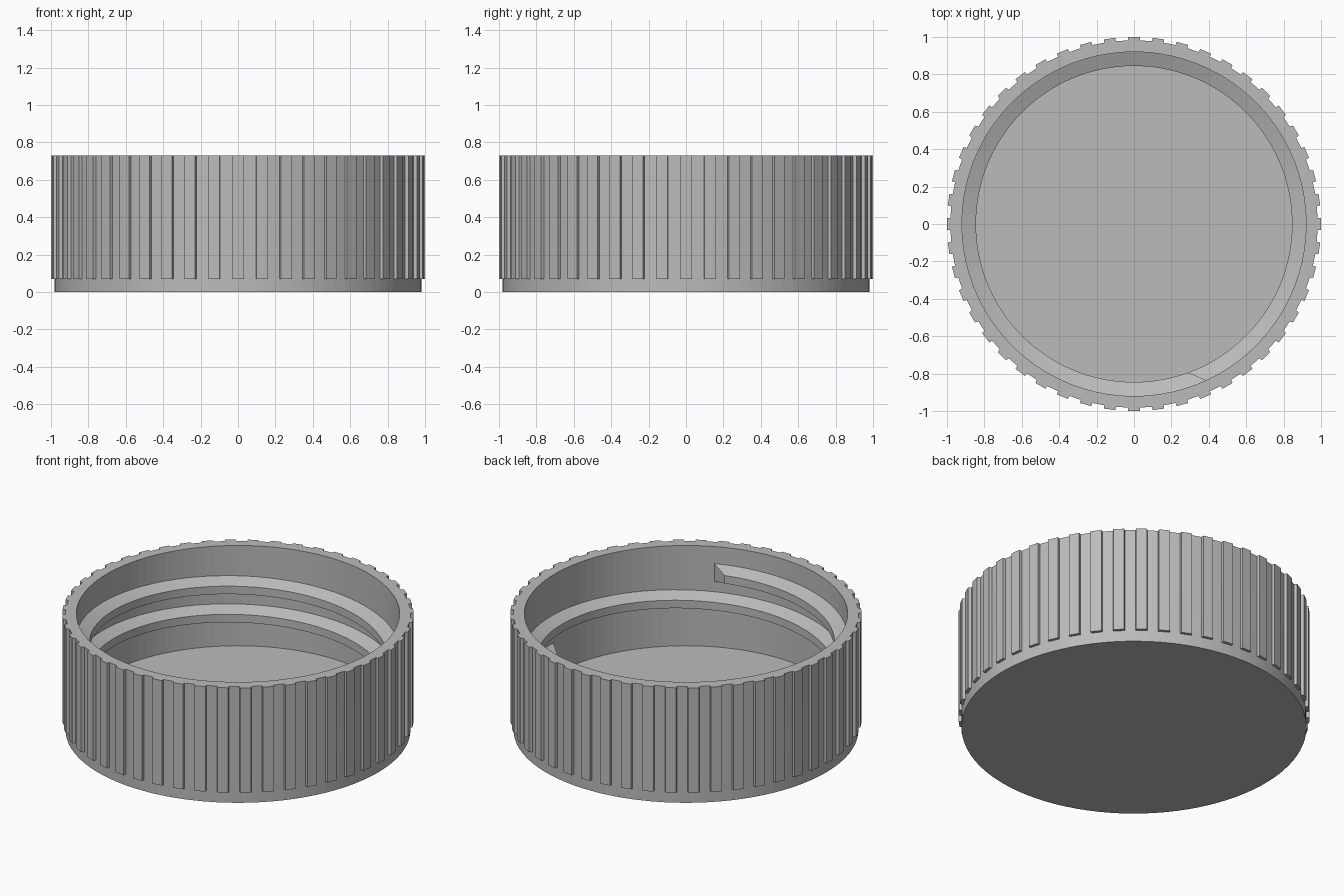
import bpy, bmesh
from math import sin, cos, pi, radians

cube = bpy.data.objects.get("Cube")
if cube:
    bpy.data.objects.remove(cube, do_unlink=True)

RIBS = 48
HEIGHT, LIP, FLOOR = 0.73, 0.07, 0.10
BODY_R, RIB_R, BORE_R, THREAD_R = 0.982, 1.0, 0.92, 0.845
PITCH = 0.177

grey = bpy.data.materials.new("plain grey plastic")
grey.use_nodes = True
colour = (0.5, 0.5, 0.5, 1)
grey.diffuse_color = colour
grey.node_tree.nodes["Principled BSDF"].inputs["Base Color"].default_value = colour


def skin(bm, rings, closed):
    """Join consecutive rings of vertices with quads."""
    for a, b in zip(rings, rings[1:]):
        n = len(a)
        for i in range(n if closed else n - 1):
            j = (i + 1) % n
            bm.faces.new((a[i], a[j], b[j], b[i]))


def finish(bm, name):
    bmesh.ops.remove_doubles(bm, verts=bm.verts, dist=1e-5)
    bmesh.ops.recalc_face_normals(bm, faces=bm.faces)
    mesh = bpy.data.meshes.new(name)
    bm.to_mesh(mesh)
    bm.free()
    mesh.materials.append(grey)
    obj = bpy.data.objects.new(name, mesh)
    bpy.context.collection.objects.link(obj)
    bpy.ops.object.select_all(action="DESELECT")
    obj.select_set(True)
    bpy.context.view_layer.objects.active = obj
    bpy.ops.object.shade_smooth_by_angle(angle=radians(30))
    return obj


# Cap shell: each rib gives four angles, the middle two lying on its raised face
rib_steps = ((-0.034, False), (-0.031, True), (0.031, True), (0.034, False))
outline = [(2 * pi * k / RIBS + d, up) for k in range(RIBS) for d, up in rib_steps]

bm = bmesh.new()


def ring(radius, z, rib_radius=None):
    verts = []
    for angle, raised in outline:
        r = rib_radius if raised and rib_radius else radius
        verts.append(bm.verts.new((r * cos(angle), r * sin(angle), z)))
    return verts


shell = [ring(BODY_R, 0), ring(BODY_R, LIP), ring(BODY_R, LIP, RIB_R),
         ring(BODY_R, HEIGHT, RIB_R), ring(BORE_R, HEIGHT), ring(BORE_R, FLOOR)]
skin(bm, shell, True)
bm.faces.new(shell[0])
bm.faces.new(shell[-1])
bmesh.ops.dissolve_degenerate(bm, dist=1e-5, edges=bm.edges)
finish(bm, "ribbed_cap")

# Internal screw thread: trapezoid swept down a helix, with slanted ends
bm = bmesh.new()
section = ((BORE_R + 0.002, 0.057), (THREAD_R, 0.025),
           (THREAD_R, -0.025), (BORE_R + 0.002, -0.057))
start, turn, steps, top_z = -65, 655, 240, 0.567
sections = []
for s in range(steps + 1):
    t = s / steps
    loop = []
    for r, dz in section:
        inset = 5 if r == THREAD_R else 0
        degrees = start - inset - (turn - 2 * inset) * t
        a = radians(degrees)
        z = top_z + PITCH * (degrees - start) / 360 + dz
        loop.append(bm.verts.new((r * cos(a), r * sin(a), z)))
    sections.append(loop)
skin(bm, sections, True)
bm.faces.new(sections[0])
bm.faces.new(sections[-1])
finish(bm, "screw_thread")
